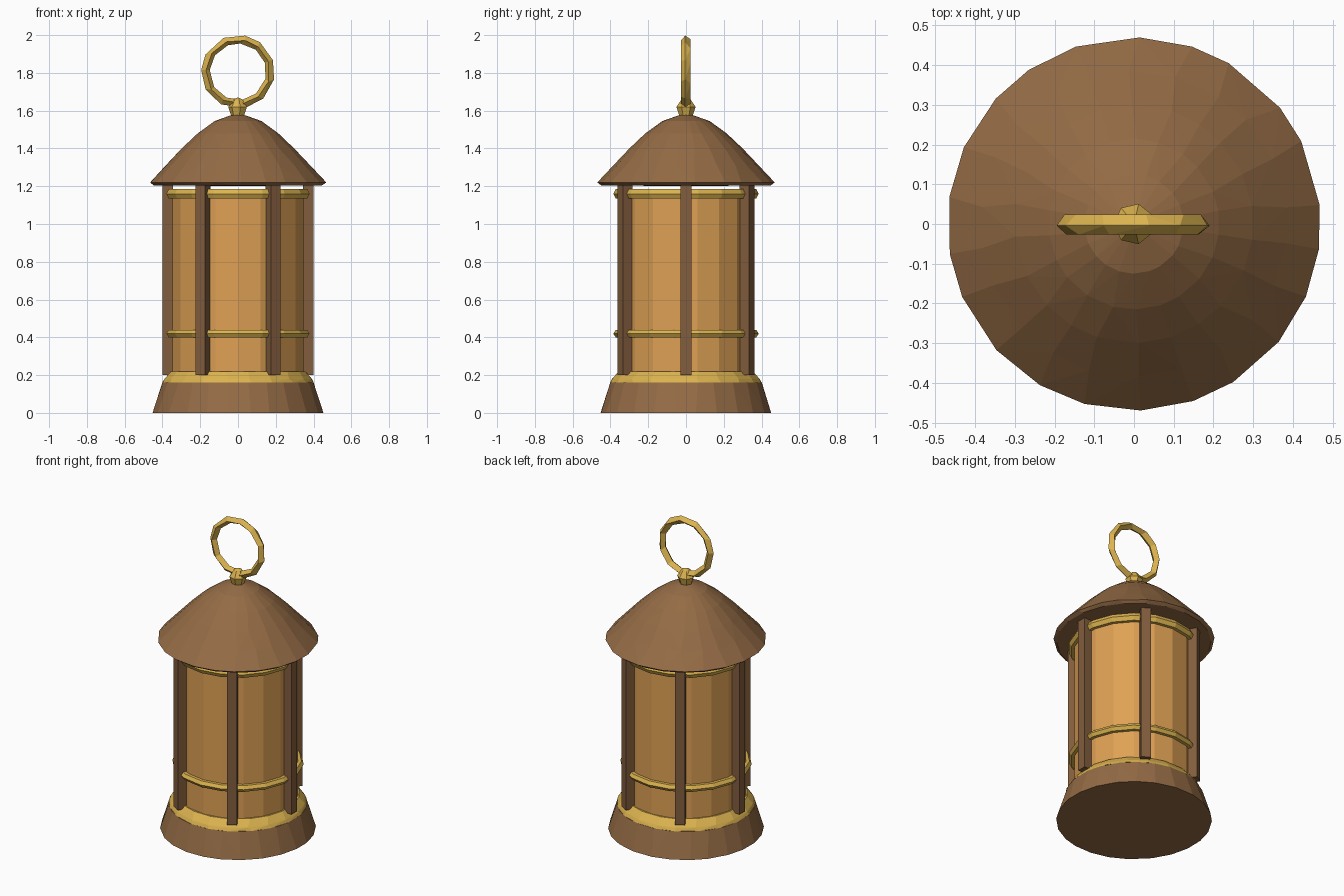
import bpy, bmesh, math, random
from mathutils import Matrix, Vector

random.seed(4)
if "Cube" in bpy.data.objects:
    bpy.data.objects.remove(bpy.data.objects["Cube"], do_unlink=True)


def material(name, srgb):
    colour = [((c + 0.055) / 1.055) ** 2.4 for c in srgb] + [1.0]
    m = bpy.data.materials.new(name)
    m.use_nodes = True
    m.diffuse_color = colour
    node = next(n for n in m.node_tree.nodes if n.type == 'BSDF_PRINCIPLED')
    node.inputs["Base Color"].default_value = colour
    return m


WOOD = material("brown wood", (0.58, 0.42, 0.27))
POST = material("dark brown wood", (0.51, 0.365, 0.24))
GOLD = material("gold metal", (0.86, 0.70, 0.31))
GLASS = material("amber glass", (0.87, 0.63, 0.33))


def finish(name, bm, mat):
    bmesh.ops.recalc_face_normals(bm, faces=bm.faces)
    mesh = bpy.data.meshes.new(name)
    bm.to_mesh(mesh)
    bm.free()
    mesh.materials.append(mat)
    ob = bpy.data.objects.new(name, mesh)
    bpy.context.collection.objects.link(ob)
    return ob


def lathe(name, profile, sides, mat, closed=False, jitter=0.0, matrix=None):
    """Spin (radius, height) points round z; a closed profile makes a ring."""
    bm = bmesh.new()
    rings = []
    for r, z in profile:
        if r == 0:
            rings.append([bm.verts.new((0, 0, z))] * sides)
            continue
        ring = []
        for i in range(sides):
            a = math.tau * (i + 0.5 + random.uniform(-jitter, jitter)) / sides
            ring.append(bm.verts.new((r * math.cos(a), r * math.sin(a), z)))
        rings.append(ring)
    pairs = list(zip(rings, rings[1:]))
    if closed:
        pairs.append((rings[-1], rings[0]))
    for low, high in pairs:
        for i in range(sides):
            j = (i + 1) % sides
            corners = list(dict.fromkeys((low[i], low[j], high[j], high[i])))
            bm.faces.new(corners)
    if jitter:
        bmesh.ops.triangulate(bm, faces=bm.faces)
    if matrix:
        bm.transform(matrix)
    return finish(name, bm, mat)


# Flared base and the metal collar on it
lathe("base", [(0, 0), (0.455, 0), (0.405, 0.16), (0, 0.16)], 24, WOOD, jitter=0.12)
lathe("base_collar", [(0.34, 0.155), (0.405, 0.16), (0.395, 0.18),
                      (0.36, 0.22), (0.34, 0.22)], 20, GOLD, closed=True, jitter=0.1)

# Glass body
lathe("glass", [(0, 0.17), (0.352, 0.17), (0.352, 1.185), (0, 1.185)], 18, GLASS)

# Metal bands round the glass
for name, low, high in (("lower_band", 0.4, 0.44), ("upper_band", 1.135, 1.185)):
    lathe(name, [(0.34, low), (0.372, low), (0.385, (low + high) / 2),
                 (0.372, high), (0.34, high)], 18, GOLD, closed=True)

# Six upright posts
for k in range(6):
    bm = bmesh.new()
    bmesh.ops.create_cube(bm, size=1)
    bm.transform(Matrix.Rotation(math.tau * k / 6, 4, 'Z')
                 @ Matrix.Translation((0.372, 0, 0.705))
                 @ Matrix.Diagonal((0.058, 0.058, 1.01, 1)))
    finish("post_%d" % (k + 1), bm, POST)

# Domed roof with a flat underside
lathe("roof", [(0, 1.2), (0.45, 1.205), (0.47, 1.22), (0.385, 1.31), (0.3, 1.4),
               (0.215, 1.48), (0.125, 1.545), (0.04, 1.575), (0, 1.58)],
      22, WOOD, jitter=0.15)

# Knob and carrying ring
lathe("knob", [(0, 1.56), (0.035, 1.57), (0.052, 1.62), (0.025, 1.66), (0, 1.67)],
      7, GOLD)
lathe("carrying_ring", [(0.15, 0), (0.17, 0.027), (0.195, 0.004), (0.175, -0.024)],
      11, GOLD, closed=True, jitter=0.15,
      matrix=Matrix.Translation((0, 0, 1.806)) @ Matrix.Rotation(math.pi / 2, 4, 'X'))
